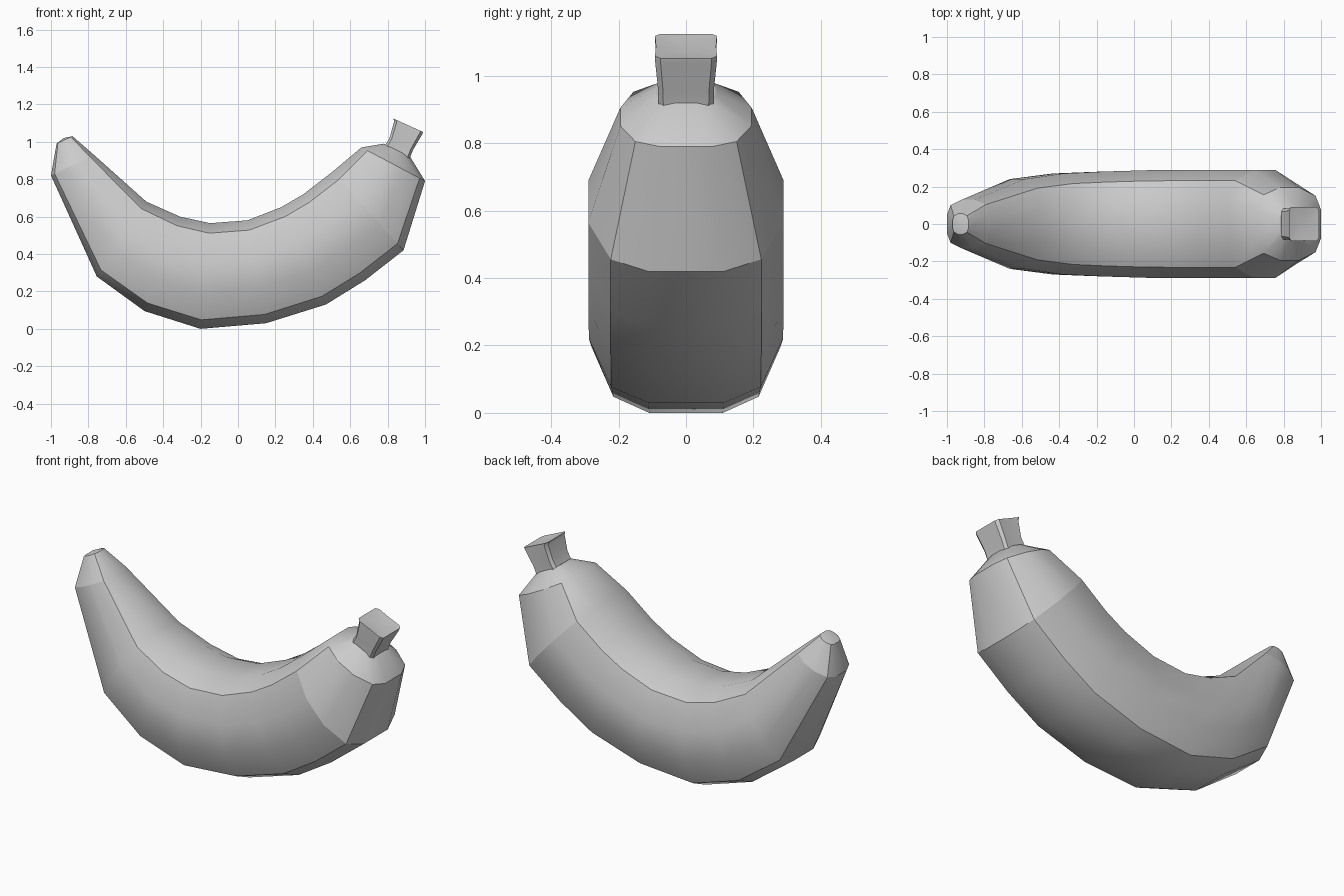
import bpy, bmesh, math

if "Cube" in bpy.data.objects:
    bpy.data.objects.remove(bpy.data.objects["Cube"])

# Half cross-sections: (fraction from outer curve to inner curve, fraction of half width)
BODY = [(0, .39), (.085, .77), (.345, 1), (.64, 1), (.905, .8), (1, .39)]
STEM = [(0, .82), (.09, 1), (.5, .97), (.91, 1), (1, .82)]


def loft(name, section, rings, dents, creases=()):
    """Skin mirrored sections between outer/inner points (ox, oz, ix, iz, half width)."""
    profile = [(t, -w) for t, w in section] + [(t, w) for t, w in reversed(section)]
    n = len(profile)
    bm = bmesh.new()
    loops = []
    for ox, oz, ix, iz, hw in rings:
        loops.append([bm.verts.new((ox + (ix - ox) * t, hw * w, oz + (iz - oz) * t))
                      for t, w in profile])
    for a, b in zip(loops, loops[1:]):
        for i in range(n):
            j = (i + 1) % n
            bm.faces.new((a[i], a[j], b[j], b[i]))
    # End caps fan to an offset centre point
    for loop, (dx, dz) in zip((loops[0], loops[-1]), dents):
        c = bm.verts.new((sum(v.co.x for v in loop) / n + dx, 0,
                          sum(v.co.z for v in loop) / n + dz))
        for i in range(n):
            bm.faces.new((loop[i], loop[(i + 1) % n], c))
    bmesh.ops.recalc_face_normals(bm, faces=bm.faces)
    # Smooth shading with sharp ridges and chosen sharp rings
    for f in bm.faces:
        f.smooth = True
    for e in bm.edges:
        e.smooth = e.calc_face_angle(0) < math.radians(32)
    for k in creases:
        for i in range(n):
            bm.edges.get((loops[k][i], loops[k][(i + 1) % n])).smooth = False
    mesh = bpy.data.meshes.new(name)
    bm.to_mesh(mesh)
    bm.free()
    obj = bpy.data.objects.new(name, mesh)
    bpy.context.collection.objects.link(obj)
    return obj


# Curved fruit body, from blunt tip to the neck
loft("fruit_body", BODY, [
    (-.97, .99, -.885, 1.03, .055),
    (-1.0, .82, -.77, .93, .13),
    (-.755, .28, -.49, .68, .24),
    (-.50, .095, -.31, .60, .27),
    (-.20, .0, -.15, .565, .28),
    (.15, .03, .05, .58, .288),
    (.47, .13, .23, .65, .29),
    (.68, .26, .35, .72, .29),
    (.885, .42, .505, .84, .29),
    (1.0, .79, .66, .97, .195),
    (.92, .92, .78, .99, .088),
], [(-.005, .01), (0, 0)], creases=(1, 8))

# Flared stem with a slightly dished top
loft("stem", STEM, [
    (.915, .905, .785, .98, .082),
    (.935, .955, .81, 1.02, .083),
    (.985, 1.04, .835, 1.11, .092),
    (.99, 1.052, .83, 1.125, .092),
], [(0, 0), (-.005, -.012)], creases=(3,))
